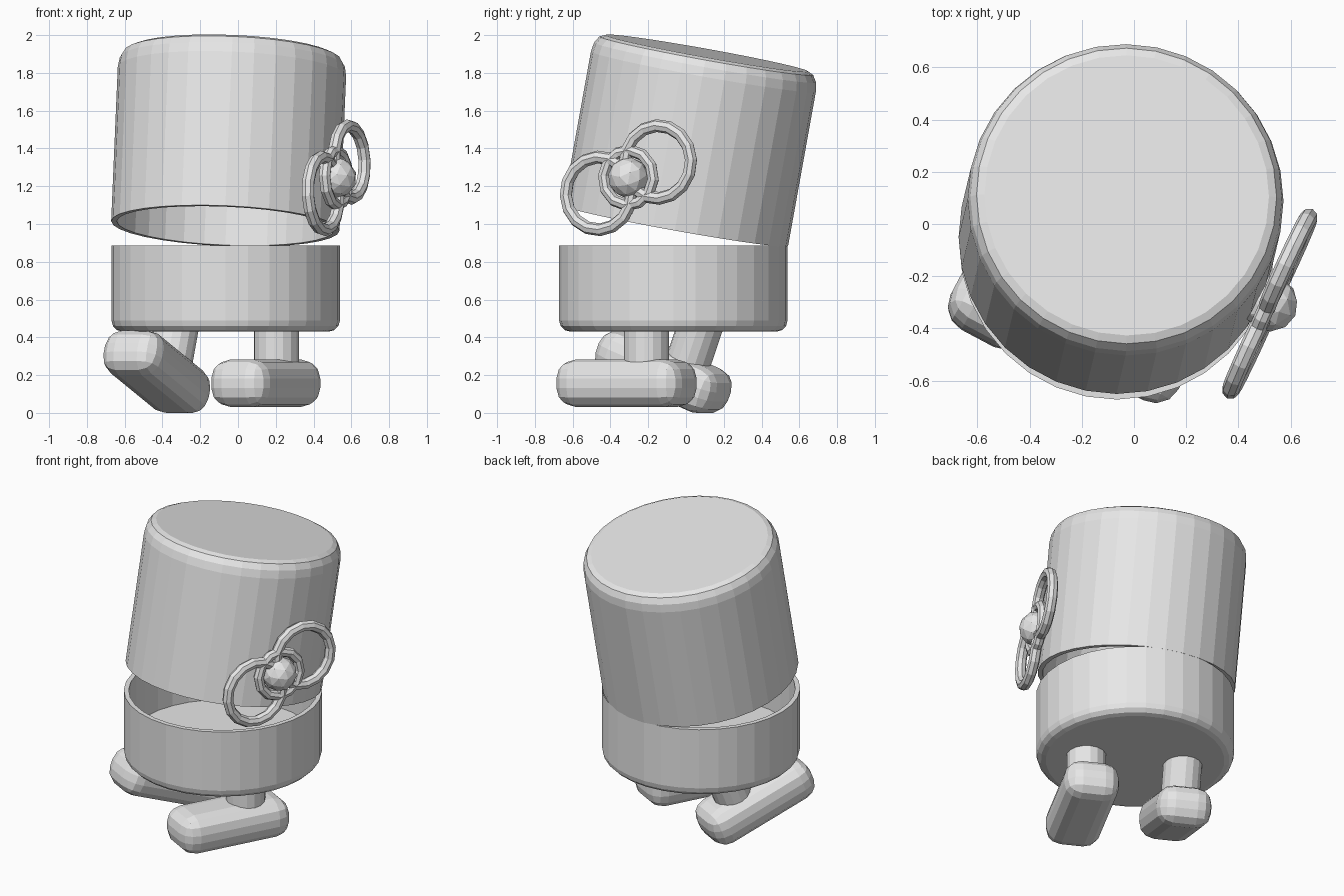
import bpy, bmesh, math
from mathutils import Matrix, Vector

cube = bpy.data.objects.get("Cube")
if cube:
    bpy.data.objects.remove(cube, do_unlink=True)

grey = bpy.data.materials.new("light_grey")
grey.use_nodes = True
grey.diffuse_color = (0.8, 0.8, 0.8, 1)
grey.node_tree.nodes["Principled BSDF"].inputs["Base Color"].default_value = (0.8, 0.8, 0.8, 1)


def finish(name, bm, matrix):
    """Turn a bmesh into a flat-shaded object placed by a matrix."""
    bmesh.ops.recalc_face_normals(bm, faces=bm.faces)
    mesh = bpy.data.meshes.new(name)
    bm.to_mesh(mesh)
    bm.free()
    mesh.materials.append(grey)
    obj = bpy.data.objects.new(name, mesh)
    obj.matrix_world = matrix
    bpy.context.collection.objects.link(obj)
    return obj


def frame(origin, x, z):
    """Matrix with the given origin, z axis and approximate x axis."""
    z = Vector(z).normalized()
    y = z.cross(Vector(x)).normalized()
    m = Matrix((y.cross(z), y, z)).transposed().to_4x4()
    m.translation = origin
    return m


def lathe(name, profile, matrix, steps=32, closed=False):
    """Revolve (radius, height) points about local z."""
    bm = bmesh.new()
    vs = [bm.verts.new((r, 0, z)) for r, z in profile]
    pairs = list(zip(vs, vs[1:])) + ([(vs[-1], vs[0])] if closed else [])
    edges = [bm.edges.new(p) for p in pairs]
    bmesh.ops.spin(bm, geom=vs + edges, axis=(0, 0, 1), cent=(0, 0, 0),
                   angle=math.tau, steps=steps, use_duplicate=False)
    bmesh.ops.remove_doubles(bm, verts=bm.verts, dist=0.0005)
    return finish(name, bm, matrix)


def torus(name, major, minor, matrix, steps, sides=8):
    ring = [(major + minor * math.cos(math.tau * i / sides),
             minor * math.sin(math.tau * i / sides)) for i in range(sides)]
    return lathe(name, ring, matrix, steps, closed=True)


def cup(depth, bevel, floor, radius=0.605, wall=0.03):
    """Hollow cup outline, closed end at height 0, open rim at depth."""
    inner = radius - wall
    outer = [(radius - 0.06 + 0.06 * math.sin(a), bevel - bevel * math.cos(a))
             for a in (0, math.pi / 6, math.pi / 3, math.pi / 2)]
    return [(0, 0)] + outer + [(radius, depth), (inner, depth), (inner, floor), (0, floor)]


# Body: lower cup and tilted upper lid hinged at the back
lathe("lower_body", cup(0.455, 0.06, 0.125),
      Matrix.Translation((-0.065, -0.067, 0.43)))
lid_height = 0.93
lid = frame((-0.067, -0.055, 0.99), (1, 0, 0), (0.042, 0.177, 0.983))
lathe("upper_body", [(r, lid_height - z) for r, z in cup(lid_height, 0.1, 0.125)], lid)

# Side key: two loops, a central ring and a faceted knob
key = frame((0.52, -0.305, 1.245), (0.16, 0.31, 0.17), (0.907, -0.42, 0.037))
for name, side in (("key_loop_front", -1), ("key_loop_back", 1)):
    torus(name, 0.193, 0.034, key @ Matrix.Translation((side * 0.19, 0, 0)), 16)
torus("key_centre_ring", 0.145, 0.032, key, 12)
bm = bmesh.new()
bmesh.ops.create_icosphere(bm, subdivisions=2, radius=0.108)
finish("key_knob", bm, key)


def leg(side, centre, pitch, length):
    """Rounded foot with a post; local -y points to the toe."""
    m = (Matrix.Translation(centre) @ Matrix.Rotation(math.radians(-28), 4, "Z")
         @ Matrix.Rotation(math.radians(-pitch), 4, "X"))
    bm = bmesh.new()
    bmesh.ops.create_cube(bm, size=1)
    bmesh.ops.scale(bm, vec=(0.34, 0.74, 0.25), verts=bm.verts)
    bmesh.ops.bevel(bm, geom=bm.edges[:], offset=0.1, segments=3,
                    profile=0.5, affect="EDGES")
    finish(side + "_foot", bm, m)
    bm = bmesh.new()
    bmesh.ops.create_cone(bm, cap_ends=True, segments=16, radius1=0.12,
                          radius2=0.12, depth=length)
    finish(side + "_leg", bm, m @ Matrix.Translation((0, 0.12, length / 2)))


leg("left", (0.147, -0.315, 0.157), 0, 0.33)
leg("right", (-0.43, -0.12, 0.217), 21, 0.35)
